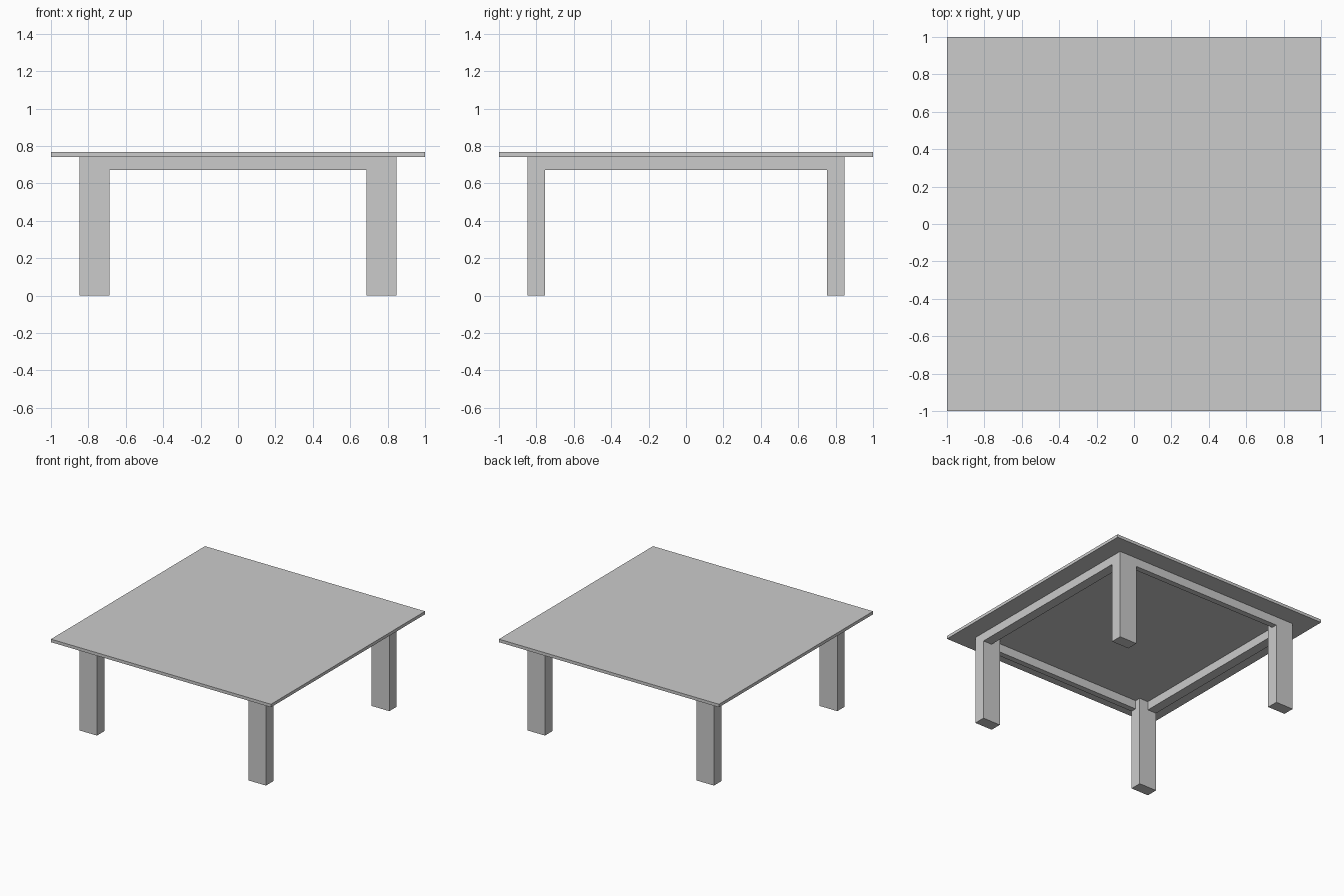
import bpy

if "Cube" in bpy.data.objects:
    bpy.data.objects.remove(bpy.data.objects["Cube"])

LEG_X, LEG_Y = 0.16, 0.095      # leg section
OUT = 0.848                     # outer face of legs and aprons
APRON_Z, UNDER_Z, TOP_Z = 0.671, 0.742, 0.767


def box(name, lo, hi):
    """Box between two opposite corners."""
    bpy.ops.mesh.primitive_cube_add(size=1, location=[(a + b) / 2 for a, b in zip(lo, hi)])
    ob = bpy.context.object
    ob.name = name
    ob.scale = [b - a for a, b in zip(lo, hi)]
    bpy.ops.object.transform_apply(location=True, rotation=False, scale=True)
    return ob


def mirror(ob, x, y):
    m = ob.modifiers.new("Mirror", 'MIRROR')
    m.use_axis = (x, y, False)
    # keep the object origin at the table centre
    return ob


# table top
box("table_top", (-1, -1, UNDER_Z), (1, 1, TOP_Z))

# four legs
mirror(box("legs", (OUT - LEG_X, OUT - LEG_Y, 0), (OUT, OUT, UNDER_Z)), True, True)

# front and back aprons, flush with the outer leg faces
inner_x = OUT - LEG_X
mirror(box("front_back_aprons", (-inner_x, OUT - LEG_Y / 2, APRON_Z),
           (inner_x, OUT, UNDER_Z)), False, True)

# side aprons
inner_y = OUT - LEG_Y
mirror(box("side_aprons", (OUT - LEG_X / 2, -inner_y, APRON_Z),
           (OUT, inner_y, UNDER_Z)), True, False)
